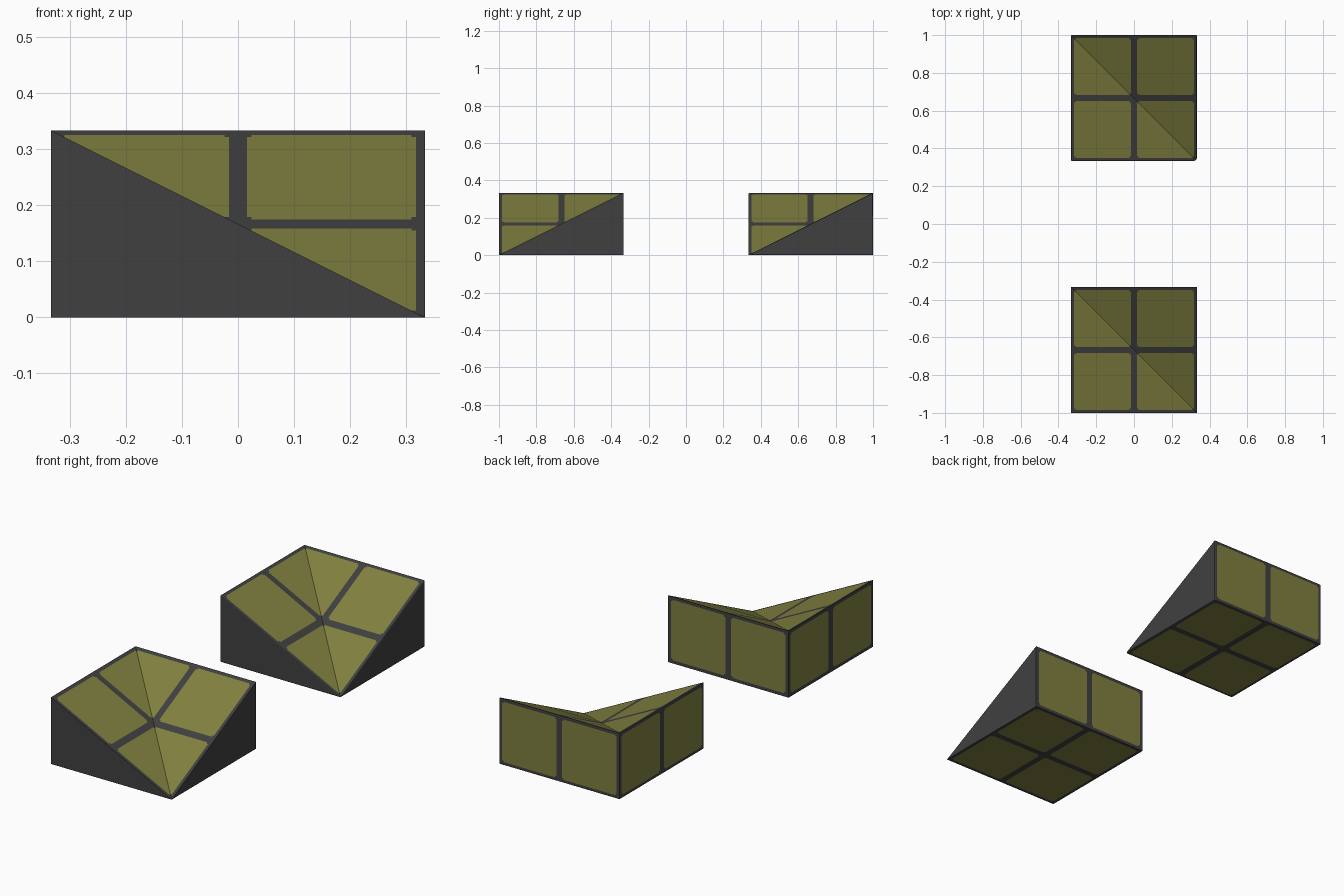
import bpy, bmesh

if "Cube" in bpy.data.objects:
    bpy.data.objects.remove(bpy.data.objects["Cube"])

T = 1 / 3            # tile size, block height and half width
GAP, NOTCH = 0.016, 0.024   # dark frame width, corner notch of each panel


def make_mat(name, col):
    m = bpy.data.materials.new(name)
    m.diffuse_color = (*col, 1)
    m.use_nodes = True
    m.node_tree.nodes["Principled BSDF"].inputs["Base Color"].default_value = m.diffuse_color
    return m


MATS = [make_mat("dark grey", (0.051, 0.051, 0.051)),
        make_mat("olive", (0.216, 0.216, 0.051))]


def edge_dist(v):
    """Distance to the nearest tile border."""
    t = v % T
    return min(t, T - t)


def is_panel(u, v):
    a, b = edge_dist(u), edge_dist(v)
    return min(a, b) > GAP and max(a, b) > NOTCH


def inner_corner_ramp(name, y, bevel):
    bm = bmesh.new()
    P = [(-T, -T, 0), (T, -T, 0), (T, T, 0), (-T, T, 0),
         (-T, -T, T), (T, T, T), (-T, T, T)]
    vs = [bm.verts.new(p) for p in P]
    # base, left, back, front triangle, right triangle, two slopes
    for f in [(3, 2, 1, 0), (0, 4, 6, 3), (3, 6, 5, 2), (0, 1, 4),
              (1, 2, 5), (1, 6, 4), (1, 5, 6)]:
        bm.faces.new([vs[i] for i in f])
    bmesh.ops.recalc_face_normals(bm, faces=bm.faces)
    if bevel:   # softened outer edges
        bmesh.ops.bevel(bm, geom=[e for e in bm.edges if e.is_convex],
                        offset=bevel, segments=2, profile=0.5,
                        affect='EDGES', clamp_overlap=True)
    # panel outlines cut into the faces
    for axis in range(3):
        n = [0, 0, 0]
        n[axis] = 1
        for line in ((0, T) if axis == 2 else (-T, 0, T)):
            for d in (-NOTCH, -GAP, GAP, NOTCH):
                co = [0, 0, 0]
                co[axis] = line + d
                bmesh.ops.bisect_plane(
                    bm, geom=bm.verts[:] + bm.edges[:] + bm.faces[:],
                    plane_co=co, plane_no=n, dist=1e-5)
    bm.normal_update()
    # olive panels on slopes, base, left and back
    for f in bm.faces:
        c, n = f.calc_center_median(), f.normal
        olive = False
        if n.z > 0.85 or n.z < -0.98:
            olive = is_panel(c.x, c.y)
        elif n.x < -0.98:
            olive = is_panel(c.y, c.z)
        elif n.y > 0.98:
            olive = is_panel(c.x, c.z)
        f.material_index = int(olive)
    me = bpy.data.meshes.new(name)
    bm.to_mesh(me)
    bm.free()
    for m in MATS:
        me.materials.append(m)
    ob = bpy.data.objects.new(name, me)
    ob.location.y = y
    bpy.context.collection.objects.link(ob)


inner_corner_ramp("front_corner_ramp", -2 * T, 0)
inner_corner_ramp("back_corner_ramp", 2 * T, 0.005)
